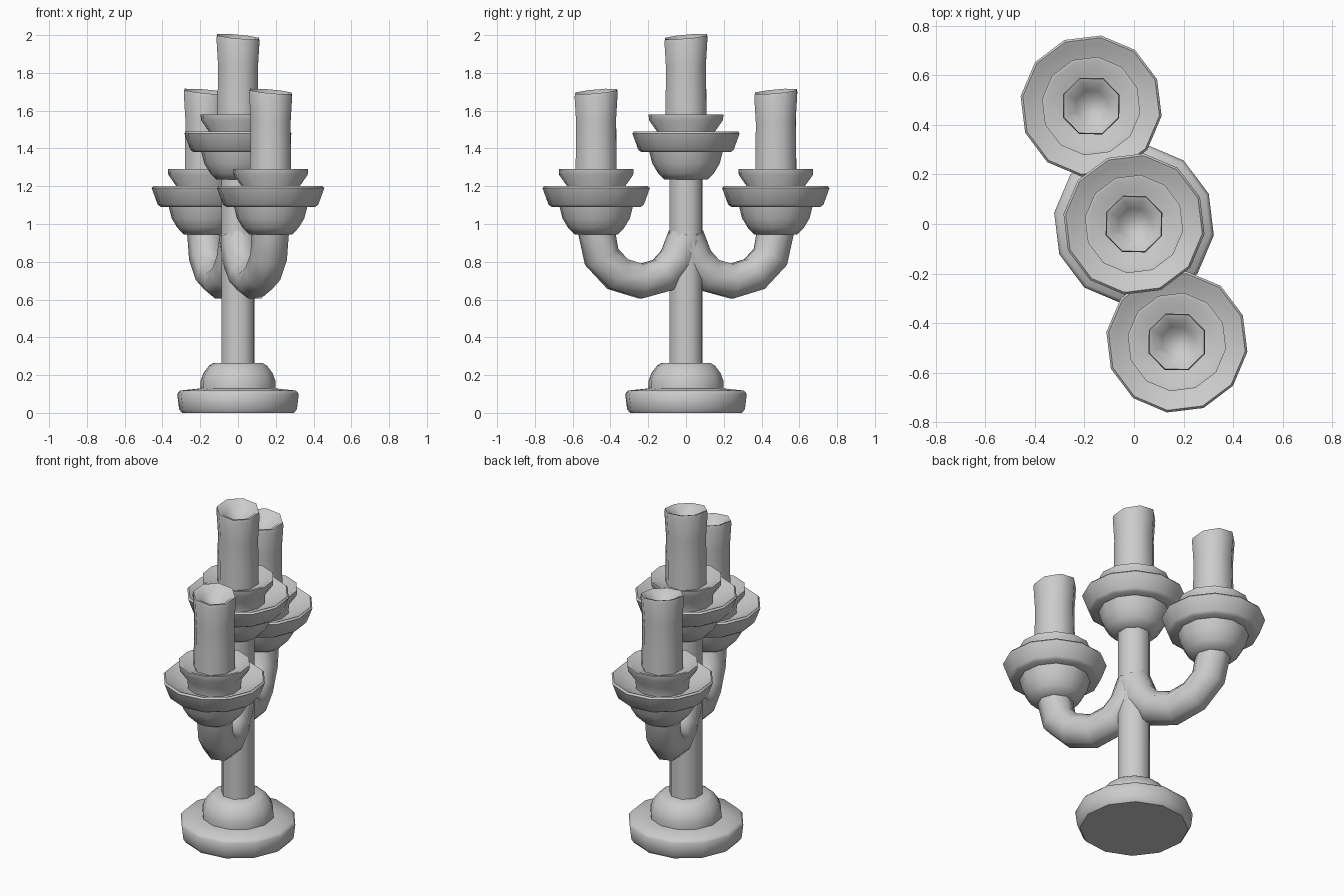
import bpy, bmesh, math
from mathutils import Vector

if "Cube" in bpy.data.objects:
    bpy.data.objects.remove(bpy.data.objects["Cube"], do_unlink=True)

# Single stone grey for everything
GREY = (0.6, 0.6, 0.6, 1)
stone = bpy.data.materials.new("stone_grey")
stone.use_nodes = True
stone.diffuse_color = GREY
bsdf = stone.node_tree.nodes["Principled BSDF"]
bsdf.inputs["Base Color"].default_value = GREY
bsdf.inputs["Roughness"].default_value = 0.7


def skin(name, rings, location=(0, 0, 0), sharp=50):
    """Bridge a list of point rings into a closed, smooth-shaded mesh."""
    bm = bmesh.new()
    loops = [[bm.verts.new(p) for p in ring] for ring in rings]
    n = len(loops[0])
    for a, b in zip(loops, loops[1:]):
        for i in range(n):
            j = (i + 1) % n
            bm.faces.new((a[i], a[j], b[j], b[i]))
    bm.faces.new(loops[0])
    bm.faces.new(loops[-1])
    bmesh.ops.remove_doubles(bm, verts=bm.verts, dist=0.0005)
    bmesh.ops.recalc_face_normals(bm, faces=bm.faces)
    mesh = bpy.data.meshes.new(name)
    bm.to_mesh(mesh)
    bm.free()
    mesh.materials.append(stone)
    obj = bpy.data.objects.new(name, mesh)
    obj.location = location
    bpy.context.collection.objects.link(obj)
    bpy.ops.object.select_all(action='DESELECT')
    obj.select_set(True)
    bpy.context.view_layer.objects.active = obj
    bpy.ops.object.shade_smooth_by_angle(angle=math.radians(sharp))
    return obj


def lathe(name, profile, sides, location=(0, 0, 0), tilt_from=None):
    """Turn a (radius, height) profile; heights above tilt_from lean to back left."""
    rings = []
    for r, z in profile:
        ring = []
        for i in range(sides):
            a = math.radians(22) + math.tau * i / sides
            x, y = r * math.cos(a), r * math.sin(a)
            lean = 0.09 * (y - x) if tilt_from is not None and z > tilt_from else 0
            ring.append((x, y, z + lean))
        rings.append(ring)
    return skin(name, rings, location)


# Base and stem
lathe("base", [(0.30, 0), (0.315, 0.02), (0.325, 0.1), (0.31, 0.118), (0.2, 0.13),
               (0.2, 0.17), (0.185, 0.21), (0.155, 0.25), (0.13, 0.265), (0.05, 0.265)], 12)
lathe("stem", [(0.093, 0.22), (0.093, 1.27)], 8)

# Holder and candle profiles, heights measured from the underside of the bowl
BOWL = [(0.05, 0), (0.115, 0), (0.15, 0.035), (0.18, 0.085), (0.197, 0.15), (0.1, 0.17)]
DISH = [(0.15, 0.145), (0.238, 0.145), (0.255, 0.158), (0.287, 0.245), (0.278, 0.255),
        (0.255, 0.245), (0.17, 0.2), (0.1, 0.2)]
COLLAR = [(0.1, 0.18), (0.15, 0.19), (0.155, 0.255), (0.198, 0.315), (0.2, 0.345),
          (0.185, 0.345), (0.13, 0.315), (0.08, 0.315)]
CANDLE = [(0.118, 0.29), (0.116, 0.45), (0.114, 0.6), (0.123, 0.74), (0.119, 0.757),
          (0.1, 0.752), (0.065, 0.715), (0.03, 0.695), (0.0, 0.692)]


def holder(label, location):
    lathe(label + "_bowl", BOWL, 12, location)
    lathe(label + "_dish", DISH, 12, location)
    lathe(label + "_collar", COLLAR, 12, location)
    lathe(label + "_candle", CANDLE, 8, location, tilt_from=0.5)


# Arms swing out along a slightly turned axis
AXIS = Vector((0.173, -0.476, 0)).normalized()
REACH = 0.506
PATH = [(0, 0.93), (0.05, 0.81), (0.13, 0.73), (0.255, 0.697), (0.385, 0.735),
        (0.475, 0.825), (0.506, 0.97)]


def arm(label, direction):
    points = [direction * s + Vector((0, 0, z)) for s, z in PATH]
    side = direction.cross(Vector((0, 0, 1)))
    rings = []
    for i, p in enumerate(points):
        tangent = (points[min(i + 1, len(points) - 1)] - points[max(i - 1, 0)]).normalized()
        up = side.cross(tangent)
        ring = []
        for k in range(8):
            a = math.tau * (k + 0.5) / 8
            ring.append(p + 0.098 * (math.cos(a) * side + math.sin(a) * up))
        rings.append(ring)
    skin(label + "_arm", rings)


holder("centre", (0, 0, 1.235))
for label, sign in (("front", 1), ("back", -1)):
    direction = AXIS * sign
    arm(label, direction)
    holder(label, direction * REACH + Vector((0, 0, 0.945)))
